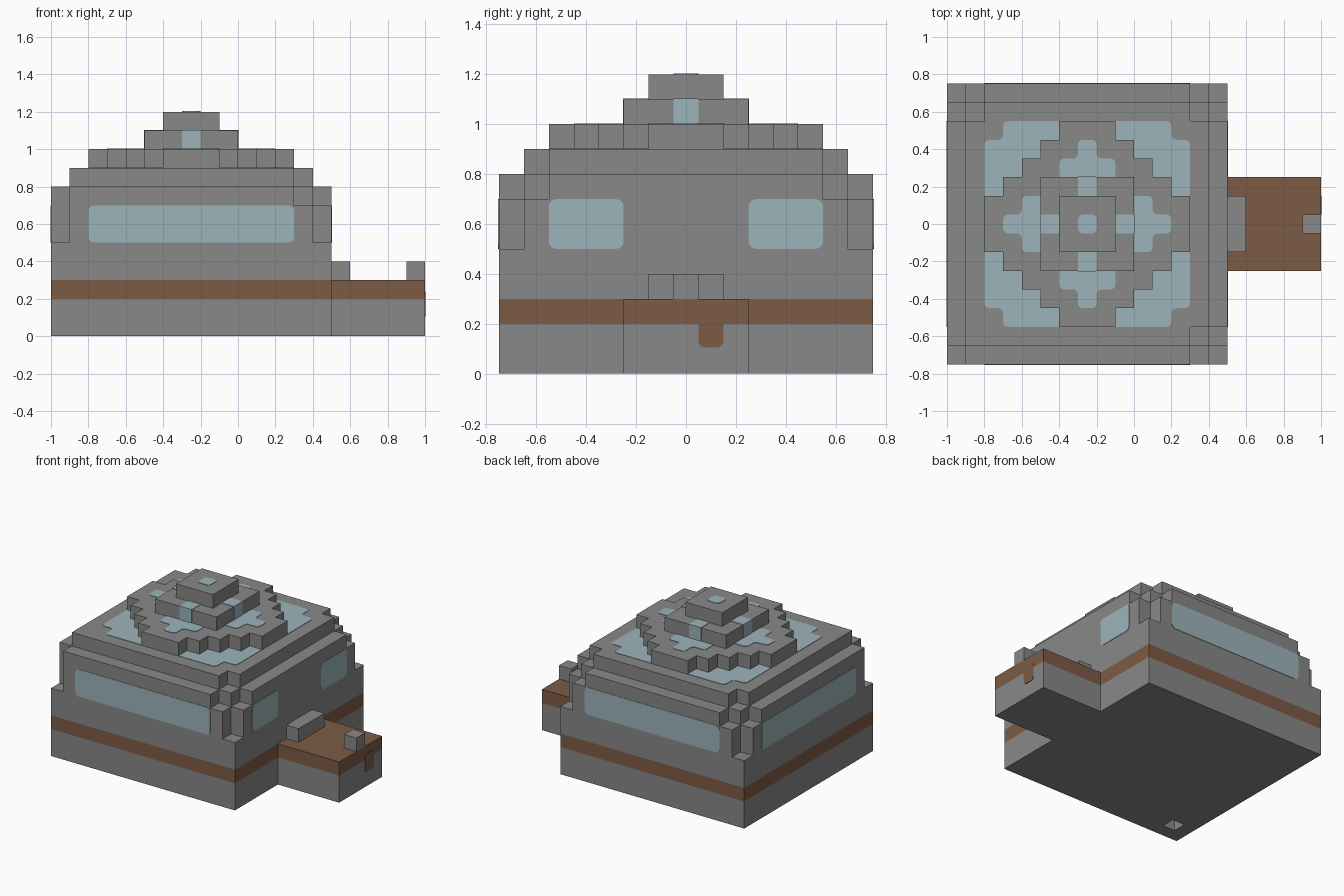
import bpy, bmesh
from mathutils import Vector

if "Cube" in bpy.data.objects:
    bpy.data.objects.remove(bpy.data.objects["Cube"], do_unlink=True)

STEP = 0.1      # size of one block
THIN = 0.003    # thickness of painted plates
CX = -0.25      # centre of the domed house in x


def material(name, rgb):
    m = bpy.data.materials.new(name)
    m.use_nodes = True
    m.diffuse_color = (*rgb, 1)
    bsdf = m.node_tree.nodes["Principled BSDF"]
    bsdf.inputs["Base Color"].default_value = (*rgb, 1)
    bsdf.inputs["Roughness"].default_value = 0.9
    return m


STONE = material("stone grey", (0.246, 0.246, 0.246))
GLASS = material("pale blue glass", (0.332, 0.456, 0.497))
BROWN = material("earth brown", (0.205, 0.105, 0.060))


def stair_corner(corner, inward_a, inward_b, n):
    """Plan points of a corner cut away in n steps, from the b side to the a side."""
    a, b = corner
    pts = []
    for i in range(n + 1):
        pts.append((a + inward_a * i * STEP, b + inward_b * (n - i) * STEP))
        if i < n:
            pts.append((a + inward_a * (i + 1) * STEP, b + inward_b * (n - i) * STEP))
    # keep only the cell corners that lie on the staircase
    return pts


def prism(name, mat, a, b, c, axis="z", stairs=(0, 0, 0, 0), rounding=0):
    """Extrude a rectangle a x b with stepped corners through the range c on an axis.
    Corner order: low-low, high-low, high-high, low-high."""
    place = {"z": lambda p, q, r: (p, q, r),
             "y": lambda p, q, r: (p, r, q),
             "x": lambda p, q, r: (r, p, q)}[axis]
    outline = []
    for k, (i, j) in enumerate(((0, 0), (1, 0), (1, 1), (0, 1))):
        pts = stair_corner((a[i], b[j]), 1 - 2 * i, 1 - 2 * j, stairs[k])
        outline += pts if i == j else pts[::-1]
    bm = bmesh.new()
    face = bm.faces.new([bm.verts.new(place(p, q, c[0])) for p, q in outline])
    push = Vector(place(0, 0, c[1] - c[0]))
    made = bmesh.ops.extrude_face_region(bm, geom=[face], use_keep_orig=True)["geom"]
    bmesh.ops.translate(bm, vec=push, verts=[v for v in made if isinstance(v, bmesh.types.BMVert)])
    bmesh.ops.recalc_face_normals(bm, faces=bm.faces)
    if rounding:
        along = [e for e in bm.edges
                 if abs((e.verts[1].co - e.verts[0].co).normalized().dot(push.normalized())) > 0.9]
        bmesh.ops.bevel(bm, geom=along, offset=rounding, segments=3, profile=0.5, affect="EDGES")
    mesh = bpy.data.meshes.new(name)
    bm.to_mesh(mesh)
    bm.free()
    mesh.materials.append(mat)
    ob = bpy.data.objects.new(name, mesh)
    bpy.context.scene.collection.objects.link(ob)
    return ob


def around(half, centre=0.0):
    return (centre - half, centre + half)


# House body, stacked in layers; three corners are stepped back further up
HX, HY = around(0.75, CX), around(0.75)
body = [
    prism("foundation", STONE, HX, HY, (0, 0.2)),
    prism("brown_band", BROWN, HX, HY, (0.2, 0.3)),
    prism("lower_wall", STONE, HX, HY, (0.3, 0.5)),
    prism("window_wall", STONE, HX, HY, (0.5, 0.7), stairs=(1, 1, 1, 1)),
    prism("upper_wall", STONE, HX, HY, (0.7, 0.8), stairs=(1, 2, 2, 2)),
]
prism("roof_slab", STONE, around(0.65, CX), around(0.65), (0.8, 0.9), stairs=(0, 1, 1, 1))

# Narrow shaft open at the underside
shaft = prism("shaft_cutter", STONE, (-0.9, -0.8), (-0.65, -0.55), (-0.1, 0.85))
shaft.hide_render = True
shaft.hide_viewport = True
for part in body:
    cut = part.modifiers.new("shaft", "BOOLEAN")
    cut.operation = "DIFFERENCE"
    cut.object = shaft

# Stepped dome
prism("dome_disc", STONE, around(0.55, CX), around(0.55), (0.9, 1.0), stairs=(4,) * 4)
prism("dome_tier", STONE, around(0.25, CX), around(0.25), (1.0, 1.1))
prism("dome_cap", STONE, around(0.15, CX), around(0.15), (1.1, 1.2))

# Dome glazing
prism("roof_glass", GLASS, around(0.55, CX), around(0.55), (0.9, 0.9 + THIN),
      stairs=(1,) * 4, rounding=0.025)
for name, hx, hy in (("lengthwise", 0.45, 0.15), ("crosswise", 0.15, 0.45)):
    prism("disc_glass_" + name, GLASS, around(hx, CX), around(hy), (1.0, 1.0 + THIN),
          stairs=(1,) * 4, rounding=0.025)
for name, hx, hy in (("lengthwise", 0.25 + THIN, 0.05), ("crosswise", 0.05, 0.25 + THIN)):
    prism("tier_glass_" + name, GLASS, around(hx, CX), around(hy), (1.0, 1.1 + THIN))
prism("cap_glass", GLASS, around(0.05, CX), around(0.05), (1.2, 1.2 + THIN), rounding=0.025)

# Wall windows
SILL = (0.5, 0.7)
for name, y in (("front", -0.75), ("back", 0.75)):
    prism(name + "_window", GLASS, around(0.55, CX), SILL, around(THIN, y), "y", rounding=0.03)
prism("right_window", GLASS, around(0.55), SILL, around(THIN, -1.0), "x", rounding=0.03)
for name, y in (("front", -0.4), ("back", 0.4)):
    prism("left_window_" + name, GLASS, around(0.15, y), SILL, around(THIN, 0.5), "x", rounding=0.03)

# Porch with its blocks and a drip of brown on the end
PX, PY = (0.5, 1.0), around(0.25)
prism("porch_base", STONE, PX, PY, (0, 0.2))
prism("porch_deck", BROWN, PX, PY, (0.2, 0.3))
prism("door_step", STONE, (0.5, 0.6), around(0.15), (0.3, 0.4))
prism("porch_post", STONE, (0.9, 1.0), around(0.05), (0.3, 0.4))
prism("porch_drip", BROWN, (0.05, 0.15), (0.105, 0.24), around(THIN, 1.0), "x", rounding=0.025)
